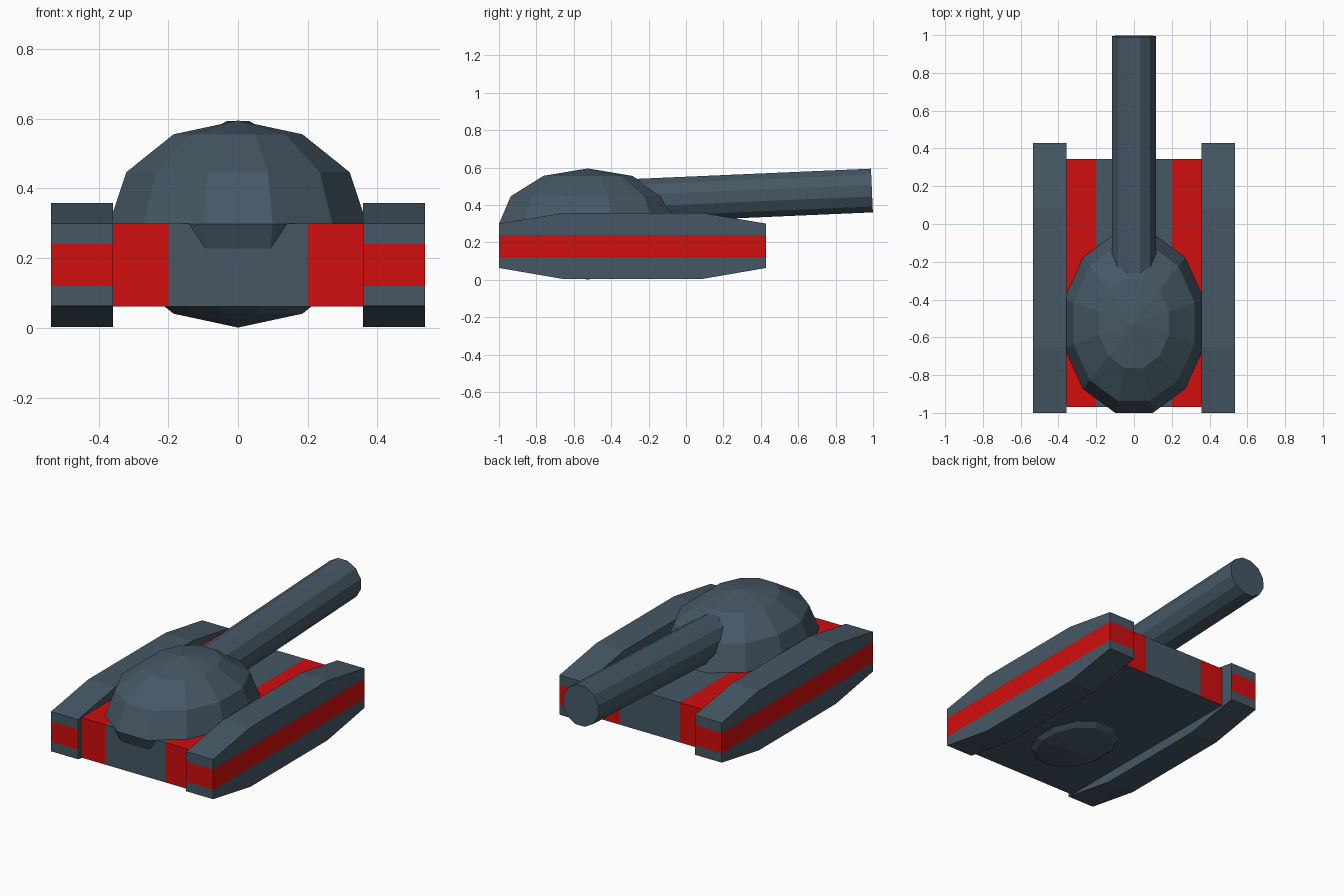
import bpy, bmesh, math
from mathutils import Matrix, Vector

if "Cube" in bpy.data.objects:
    bpy.data.objects.remove(bpy.data.objects["Cube"])


def material(name, rgb):
    m = bpy.data.materials.new(name)
    m.diffuse_color = (*rgb, 1)
    m.use_nodes = True
    m.node_tree.nodes["Principled BSDF"].inputs["Base Color"].default_value = m.diffuse_color
    return m


GREY = material("slate_grey", (0.06, 0.097, 0.13))
RED = material("bright_red", (0.64, 0.004, 0.004))


def finish(name, bm, is_red=None):
    """Make an object; faces that satisfy is_red get the red material."""
    bmesh.ops.recalc_face_normals(bm, faces=bm.faces[:])
    bm.normal_update()
    if is_red:
        for f in bm.faces:
            f.material_index = int(is_red(f.calc_center_median(), f.normal))
    me = bpy.data.meshes.new(name)
    bm.to_mesh(me)
    bm.free()
    me.materials.append(GREY)
    if is_red:
        me.materials.append(RED)
    ob = bpy.data.objects.new(name, me)
    bpy.context.collection.objects.link(ob)
    return ob


def cut(bm, axis, value):
    co, no = Vector(), Vector()
    co[axis], no[axis] = value, 1
    bmesh.ops.bisect_plane(bm, geom=bm.verts[:] + bm.edges[:] + bm.faces[:],
                           plane_co=co, plane_no=no)


# Tracks: extruded eight-sided profile with a red band on outer side and ends
PROFILE = [(-1, 0.063), (-0.65, 0.003), (0.08, 0.003), (0.428, 0.063),
           (0.428, 0.30), (0.08, 0.358), (-0.65, 0.358), (-1, 0.30)]


def track(name, side):
    bm = bmesh.new()
    face = bm.faces.new([bm.verts.new((side * 0.358, y, z)) for y, z in PROFILE])
    new = bmesh.ops.extrude_face_region(bm, geom=[face], use_keep_orig=True)["geom"]
    bmesh.ops.translate(bm, vec=(side * 0.178, 0, 0),
                        verts=[v for v in new if isinstance(v, bmesh.types.BMVert)])
    cut(bm, 2, 0.12)
    cut(bm, 2, 0.24)
    finish(name, bm, lambda c, n: 0.12 < c.z < 0.24 and n.x * side > -0.5)


track("left_track", -1)
track("right_track", 1)

# Hull: box with two red stripes over the top, front and back
bm = bmesh.new()
bmesh.ops.create_cube(bm, size=1, matrix=Matrix.Translation((0, -0.313, 0.181))
                      @ Matrix.Diagonal((0.716, 1.314, 0.238, 1)))
cut(bm, 0, -0.2)
cut(bm, 0, 0.2)
finish("hull", bm, lambda c, n: abs(c.x) > 0.2 and n.z > -0.5 and abs(n.x) < 0.5)

# Turret: stretched twelve-sided ball sunk through the hull
bm = bmesh.new()
bmesh.ops.create_uvsphere(bm, u_segments=12, v_segments=6, radius=1,
                          matrix=Matrix.Translation((0, -0.525, 0.298))
                          @ Matrix.Diagonal((0.383, 0.492, 0.297, 1))
                          @ Matrix.Rotation(math.radians(15), 4, 'Z'))
finish("turret", bm)

# Gun barrel: twelve-sided cylinder tilted slightly upward
start, end = Vector((0, -0.5, 0.412)), Vector((0, 0.994, 0.477))
axis = end - start
bm = bmesh.new()
bmesh.ops.create_cone(bm, cap_ends=True, segments=12, radius1=0.121, radius2=0.121,
                      depth=axis.length,
                      matrix=Matrix.Translation((start + end) / 2)
                      @ Matrix.Rotation(-math.pi / 2 + math.atan2(axis.z, axis.y), 4, 'X')
                      @ Matrix.Rotation(math.radians(15), 4, 'Z'))
finish("gun_barrel", bm)
